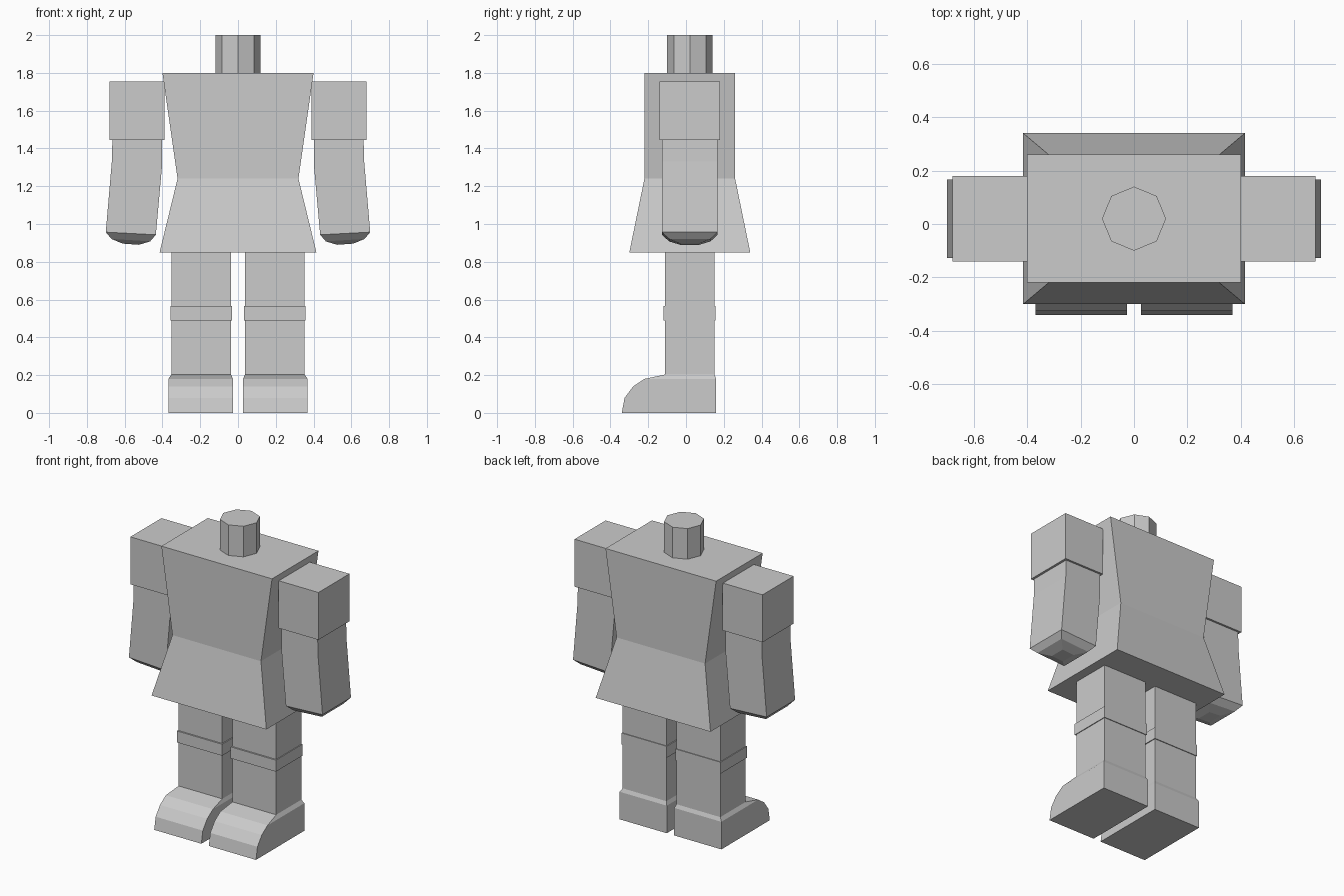
import bpy
import bmesh
from math import tau, cos, sin

old = bpy.data.objects.get("Cube")
if old:
    bpy.data.objects.remove(old, do_unlink=True)

GREY = (0.6, 0.6, 0.6, 1.0)
mat = bpy.data.materials.new("plain_grey")
mat.use_nodes = True
mat.diffuse_color = GREY
mat.node_tree.nodes["Principled BSDF"].inputs["Base Color"].default_value = GREY


def loft(name, rings):
    """Skin a stack of equal-sized rings (bottom to top) and cap both ends."""
    bm = bmesh.new()
    loops = [[bm.verts.new(p) for p in ring] for ring in rings]
    for low, high in zip(loops, loops[1:]):
        n = len(low)
        for i in range(n):
            j = (i + 1) % n
            bm.faces.new((low[i], low[j], high[j], high[i]))
    bm.faces.new(loops[0][::-1])
    bm.faces.new(loops[-1])
    bmesh.ops.recalc_face_normals(bm, faces=bm.faces)
    mesh = bpy.data.meshes.new(name)
    bm.to_mesh(mesh)
    bm.free()
    mesh.materials.append(mat)
    obj = bpy.data.objects.new(name, mesh)
    bpy.context.collection.objects.link(obj)
    return obj


def rect(x0, x1, y0, y1, z0, z1=None):
    """Rectangle ring; z0 is the height at x0 and z1 the height at x1."""
    z1 = z0 if z1 is None else z1
    return [(x0, y0, z0), (x1, y0, z1), (x1, y1, z1), (x0, y1, z0)]


def pair(name, rings):
    """Build a part on the left (+x) and its mirror on the right."""
    for side, s in (("left", 1), ("right", -1)):
        loft(f"{side}_{name}", [[(s * x, y, z) for x, y, z in r] for r in rings])


# Torso with flared skirt
loft("torso", [
    rect(-0.415, 0.415, -0.30, 0.34, 0.85),
    rect(-0.32, 0.32, -0.22, 0.26, 1.24),
    rect(-0.40, 0.40, -0.22, 0.26, 1.80),
])

# Eight-sided neck
loft("neck", [[(0.12 * cos(tau * i / 8), 0.02 + 0.12 * sin(tau * i / 8), z)
               for i in range(8)] for z in (1.80, 2.0)])

# Sleeves
pair("sleeve", [rect(0.39, 0.68, -0.14, 0.18, z) for z in (1.445, 1.755)])

# Bent forearms ending in rounded hands
pair("forearm", [
    rect(0.525, 0.61, -0.03, 0.07, 0.89, 0.896),
    rect(0.465, 0.67, -0.09, 0.13, 0.908, 0.921),
    rect(0.435, 0.70, -0.127, 0.167, 0.943, 0.957),
    rect(0.402, 0.668, -0.127, 0.167, 1.31, 1.33),
    rect(0.402, 0.665, -0.127, 0.167, 1.445),
])

# Legs and knee bands
pair("leg", [rect(0.037, 0.353, -0.11, 0.15, z) for z in (0.20, 0.85)])
pair("knee_band", [rect(0.031, 0.358, -0.12, 0.155, z) for z in (0.49, 0.565)])

# Shoes with rounded toes
toe = [(-0.34, 0.0), (-0.325, 0.08), (-0.28, 0.14), (-0.22, 0.18)]
pair("shoe", [rect(0.027, 0.368, y, 0.16, z) for y, z in toe]
     + [rect(0.037, 0.353, -0.11, 0.15, 0.203)])
